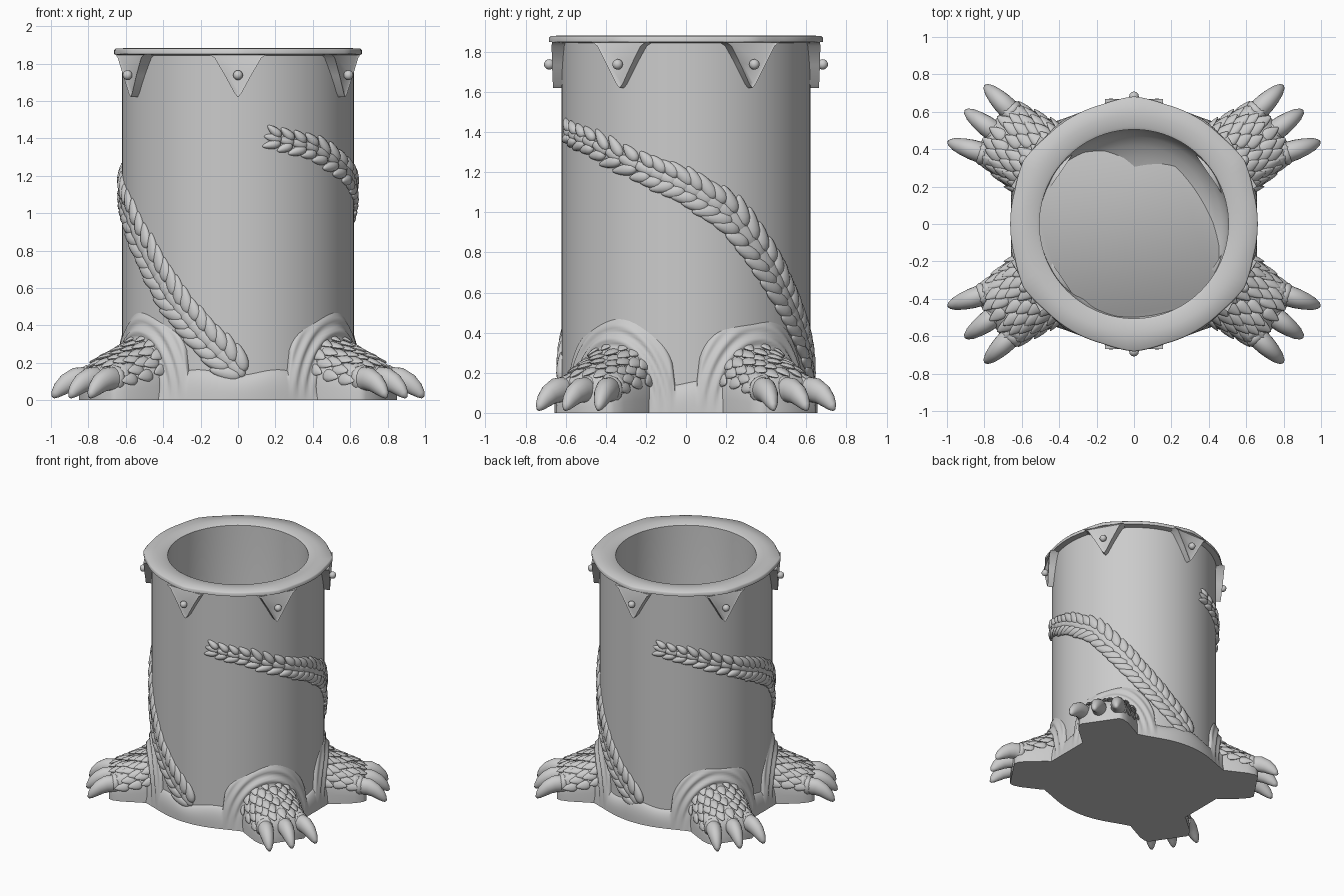
import bpy, bmesh, math, random
from math import sin, cos, radians, pi, sqrt, exp
from mathutils import Vector, Matrix

random.seed(4)
if "Cube" in bpy.data.objects:
    bpy.data.objects.remove(bpy.data.objects["Cube"], do_unlink=True)

grey = bpy.data.materials.new("plain_grey")
grey.use_nodes = True
grey.diffuse_color = (0.6, 0.6, 0.6, 1)
grey.node_tree.nodes["Principled BSDF"].inputs["Base Color"].default_value = grey.diffuse_color

UP = Vector((0, 0, 1))
FOOT = radians(-34)


def polar(r, a, z):
    return Vector((r * cos(a), r * sin(a), z))


def finish(name, bm, mirror=False, angle=40):
    bmesh.ops.recalc_face_normals(bm, faces=bm.faces)
    mesh = bpy.data.meshes.new(name)
    bm.to_mesh(mesh)
    bm.free()
    mesh.materials.append(grey)
    ob = bpy.data.objects.new(name, mesh)
    bpy.context.collection.objects.link(ob)
    bpy.ops.object.select_all(action='DESELECT')
    ob.select_set(True)
    bpy.context.view_layer.objects.active = ob
    bpy.ops.object.shade_smooth_by_angle(angle=radians(angle))
    if mirror:
        mod = ob.modifiers.new("four_corners", 'MIRROR')
        mod.use_axis = (True, True, False)
        mod.use_mirror_merge = False
    return ob


def loft(bm, rings, caps=True, loop=False):
    """Skin closed rings of points; loop joins the last ring to the first."""
    rows = [[bm.verts.new(p) for p in ring] for ring in rings]
    n = len(rows[0])
    pairs = list(zip(rows, rows[1:])) + ([(rows[-1], rows[0])] if loop else [])
    for a, b in pairs:
        for i in range(n):
            j = (i + 1) % n
            bm.faces.new((a[i], a[j], b[j], b[i]))
    if caps and not loop:
        bm.faces.new(rows[0])
        bm.faces.new(rows[-1])


def circle(n):
    return [2 * pi * i / n for i in range(n)]


def leaf(bm, pos, axis, normal, size, taper):
    """Flattened egg, narrow towards its axis direction."""
    axis = axis.normalized()
    side = normal.cross(axis).normalized()
    out = axis.cross(side)
    length, width, thick = size
    vs = bmesh.ops.create_uvsphere(bm, u_segments=12, v_segments=8, radius=1)["verts"]
    for v in vs:
        x, y, z = v.co
        k = 1 - taper * z
        v.co = pos + axis * z * length + side * x * k * width + out * y * k * thick


# Hollow cup with a rounded floor
profile = [(0.62, 0.02), (0.62, 1.86), (0.505, 1.87), (0.505, 0.4)]
profile += [(0.505 * cos(t), 0.4 - 0.25 * sin(t)) for t in (pi * k / 16 for k in range(1, 8))]
profile += [(0.01, 0.15)]
bm = bmesh.new()
loft(bm, [[polar(r, a, z) for a in circle(128)] for r, z in profile])
finish("cup", bm)


# Rim ring, drawn out to a slight point above each fang
def rim_bump(a):
    d = abs((math.degrees(a) - 30 + 30) % 60 - 30)
    return 0.02 * max(0, 1 - d / 14)


bm = bmesh.new()
section = [(0.505, 1.87), (0.52, 1.878), (0.58, 1.883), (0.655, 1.88),
           (0.662, 1.872), (0.662, 1.85), (0.61, 1.842), (0.51, 1.842)]
loft(bm, [[polar(r + (rim_bump(a) if r > 0.64 else 0), a, z) for a in circle(120)]
          for r, z in section], loop=True)
finish("rim", bm, angle=50)

# Triangular fangs with sunken faces, each with a stud
half = [(0.155, 1.85), (0.125, 1.83), (0.07, 1.735), (0.018, 1.64)]
outline = half + [(0, 1.62)] + [(-w, z) for w, z in reversed(half)]
fangs, studs = bmesh.new(), bmesh.new()
for k in range(6):
    a = radians(30 + 60 * k)
    out, side = polar(1, a, 0), polar(1, a + pi / 2, 0)

    def edge(depth):
        return [out * (depth + 0.06 * (z - 1.62) - 0.35 * w * w) + side * w + UP * z
                for w, z in outline]
    back, front = ([fangs.verts.new(p) for p in edge(d)] for d in (0.59, 0.663))
    for i in range(len(outline)):
        j = (i + 1) % len(outline)
        fangs.faces.new((back[i], back[j], front[j], front[i]))
    fangs.faces.new(back)
    face = fangs.faces.new(front)
    face.normal_update()
    if face.normal.dot(out) < 0:
        face.normal_flip()
    bmesh.ops.inset_region(fangs, faces=[face], thickness=0.014, depth=-0.006)
    spot = Matrix.Translation(out * 0.682 + UP * 1.738)
    bmesh.ops.create_uvsphere(studs, u_segments=16, v_segments=10, radius=0.026, matrix=spot)
finish("rim_fangs", fangs, angle=30)
finish("rim_studs", studs)


# Skin skirt that climbs in wrinkled arches above each foot
def skirt_point(a, t):
    b = math.atan2(abs(sin(a)), abs(cos(a)))
    d = math.degrees(b) - 35
    arch = sqrt(max(0, 1 - (d / 30) ** 2))
    top = 0.15 + 0.015 * sin(9 * a) + 0.31 * arch ** 0.8
    z = top * t
    e = sqrt((d / 30) ** 2 + (z / 0.47) ** 2)
    foot = 0.1 * exp(-(d / 17) ** 2) * (1 - t) ** 1.5
    ridge = 0.011 * sin(e * 42) * arch * min(1, 3 * t) * (1 if e > 0.5 else 0.3)
    skin = 0.04 * (1 - t ** 3) ** 0.7
    return polar(0.617 + skin + foot + ridge * (1 - t ** 8), a, z)


bm = bmesh.new()
loft(bm, [[skirt_point(a, i / 30) for a in circle(288)] for i in range(31)])
finish("skin_skirt", bm, angle=60)

# Foot body: arched sections running outward
ahead, across = polar(1, FOOT, 0), polar(1, FOOT + pi / 2, 0)
stations = [(0.48, 0.2, 0.40), (0.6, 0.215, 0.36), (0.68, 0.215, 0.30), (0.76, 0.205, 0.26),
            (0.84, 0.195, 0.225), (0.9, 0.175, 0.18), (0.925, 0.15, 0.12)]


def foot_size(s):
    for (s0, w0, h0), (s1, w1, h1) in zip(stations, stations[1:]):
        if s <= s1:
            f = (s - s0) / (s1 - s0)
            return w0 + f * (w1 - w0), h0 + f * (h1 - h0)
    return stations[-1][1:]


def foot_point(s, t):
    w, h = foot_size(s)
    c = cos(t)
    return ahead * s + across * math.copysign(abs(c) ** 0.8, c) * w + UP * h * abs(sin(t)) ** 0.7


bm = bmesh.new()
loft(bm, [[foot_point(s, pi * i / 24) for i in range(25)] for s, w, h in stations])
finish("feet", bm, mirror=True, angle=60)

# Overlapping pointed scales over the foot
bm = bmesh.new()
for row in range(6):
    s = 0.64 + 0.047 * row
    for k in range(8):
        t = radians(22 + 19.4 * (k + 0.5 * (row % 2)) + random.uniform(-3, 3))
        if t > radians(160):
            continue
        p = foot_point(s, t)
        along = foot_point(s + 0.02, t) - foot_point(s - 0.02, t)
        normal = along.cross(foot_point(s, t + 0.05) - foot_point(s, t - 0.05)).normalized()
        if normal.dot(across * cos(t) + UP * sin(t)) < 0:
            normal = -normal
        tip = along.normalized() + normal * 0.3
        leaf(bm, p + normal * 0.004, tip, normal, (0.055, 0.031, 0.014), 0.5)
finish("foot_scales", bm, mirror=True)

# Toes with folds, and curved blunt claws
toes, claws = bmesh.new(), bmesh.new()
path = [(-0.06, 0.095, 0.05), (0.0, 0.115, 0.056), (0.05, 0.112, 0.054), (0.1, 0.09, 0.046),
        (0.14, 0.058, 0.035), (0.165, 0.032, 0.022), (0.178, 0.016, 0.009)]
for base, heading in ((-42.5, -45), (-33.5, -36), (-25, -18)):
    root = polar(0.905, radians(base), 0)
    go, side = polar(1, radians(heading), 0), polar(1, radians(heading) + pi / 2, 0)
    rings = []
    for i, (x, z, r) in enumerate(path):
        lo, hi = path[max(0, i - 1)], path[min(len(path) - 1, i + 1)]
        run = (go * (hi[0] - lo[0]) + UP * (hi[1] - lo[1])).normalized()
        lift = side.cross(run)
        ring = [root + go * x + UP * z + side * r * cos(q) - lift * r * 1.15 * sin(q)
                for q in circle(20)]
        for p in ring:
            p.z = max(p.z, 0)
        rings.append(ring)
    loft(claws, rings)
    for x, z, r in ((-0.09, 0.13, 0.07), (-0.045, 0.125, 0.069), (-0.01, 0.115, 0.066)):
        leaf(toes, root + go * x + UP * z, go, UP, (0.04, r, r * 1.1), 0.1)
finish("claws", claws, mirror=True, angle=60)
finish("toes", toes, mirror=True, angle=60)

# Two leafy garlands winding down opposite sides
winding = [(-76, 1.41), (-50, 1.35), (-20, 1.22), (0, 1.13), (20, 1.0),
           (40, 0.76), (55, 0.55), (71, 0.36), (90, 0.16)]


def garland_point(f, turn):
    x = f * (len(winding) - 1)
    i = min(int(x), len(winding) - 2)
    (a0, z0), (a1, z1) = winding[i], winding[i + 1]
    return polar(0.622, radians(a0 + (a1 - a0) * (x - i) + turn), z0 + (z1 - z0) * (x - i))


for name, turn in (("garland_left", 0), ("garland_right", 180)):
    bm = bmesh.new()
    count = 30
    for k in range(count):
        f = (k + 0.5) / count
        p = garland_point(f, turn)
        normal = Vector((p.x, p.y, 0)).normalized()
        run = (garland_point(min(1, f + 0.02), turn) - garland_point(max(0, f - 0.02), turn)).normalized()
        cross = normal.cross(run)
        grow = 0.7 + 0.4 * min(1, 2 * f)
        for s in (-1, 0, 1):
            spread = random.uniform(0.4, 0.65) * s
            spot = p + cross * s * 0.052 * grow
            spot = polar(0.622, math.atan2(spot.y, spot.x), spot.z)
            size = (0.07 * grow * random.uniform(0.85, 1.15), 0.033 * grow, 0.024 if s else 0.018)
            leaf(bm, spot, cross * spread - run, normal, size, 0.35)
    finish(name, bm, angle=60)
